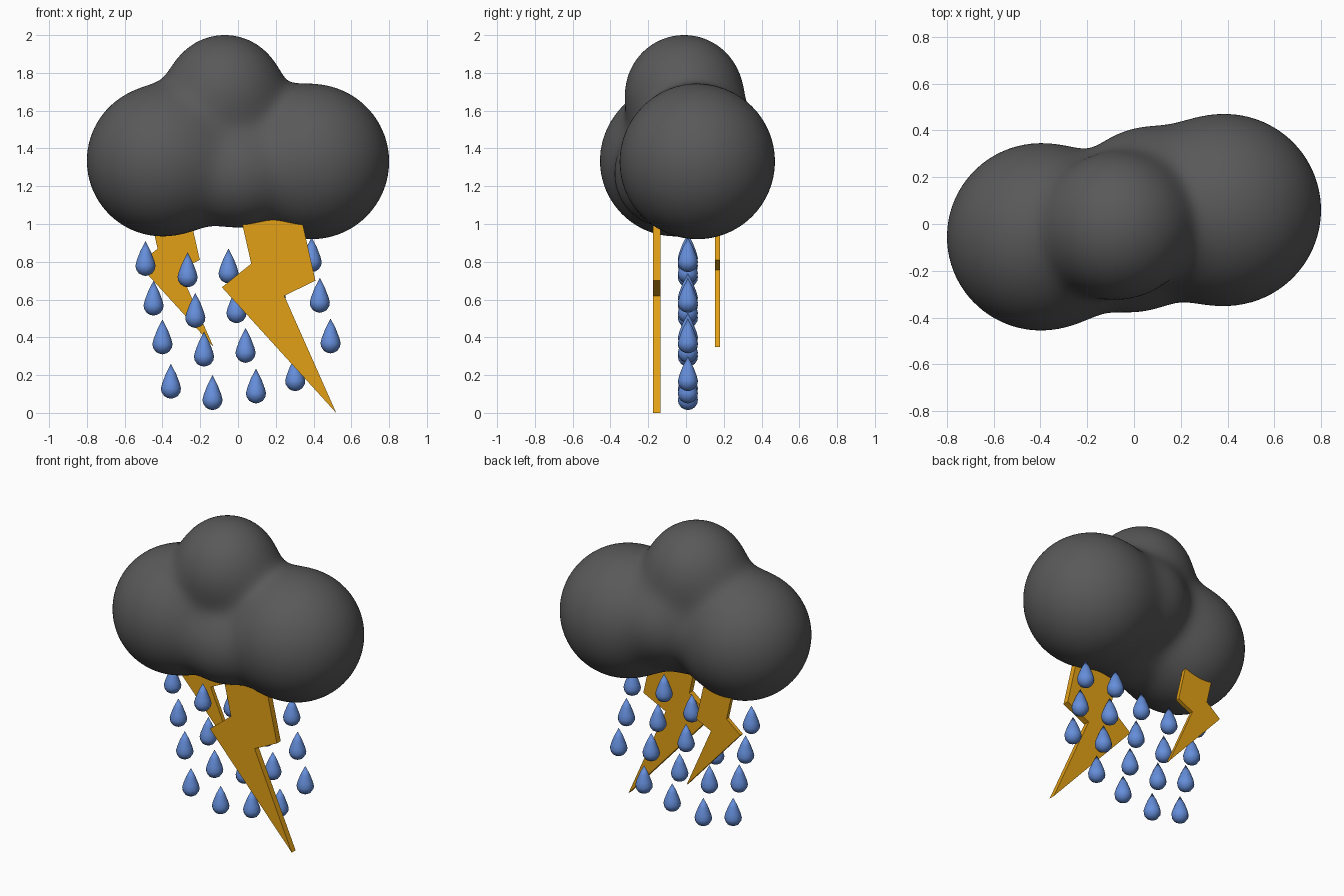
import bpy, bmesh, math
from mathutils import Vector

if "Cube" in bpy.data.objects:
    bpy.data.objects.remove(bpy.data.objects["Cube"])


def material(name, rgb):
    m = bpy.data.materials.new(name)
    m.diffuse_color = (*rgb, 1)
    m.use_nodes = True
    m.node_tree.nodes["Principled BSDF"].inputs["Base Color"].default_value = m.diffuse_color
    return m


GREY = material("storm grey", (0.1, 0.1, 0.1))
YELLOW = material("lightning yellow", (0.76, 0.35, 0.008))
BLUE = material("rain blue", (0.13, 0.27, 0.7))


def add_object(name, bm, mat, smooth):
    bmesh.ops.recalc_face_normals(bm, faces=bm.faces[:])
    for f in bm.faces:
        f.smooth = smooth
    me = bpy.data.meshes.new(name)
    bm.to_mesh(me)
    bm.free()
    me.materials.append(mat)
    ob = bpy.data.objects.new(name, me)
    bpy.context.collection.objects.link(ob)
    return ob


# cloud: spheres melted together, surface found along rays from the centre
PUFFS = [((-0.40, -0.055, 1.335), 0.40),   # left
         ((0.39, 0.06, 1.33), 0.41),       # right
         ((-0.07, -0.01, 1.69), 0.31),     # top
         ((0.00, -0.10, 1.26), 0.27),      # front middle
         ((0.05, 0.14, 1.40), 0.265)]      # back middle
PUFFS = [(Vector(c), r) for c, r in PUFFS]
BLEND = 0.05


def outside(p):
    return sum(math.exp(-((p - c).length - r) / BLEND) for c, r in PUFFS) < 1


bm = bmesh.new()
bmesh.ops.create_icosphere(bm, subdivisions=6, radius=1)
centre = Vector((0, 0, 1.37))
for v in bm.verts:
    ray = v.co.normalized()
    lo, hi = 0.0, 1.2
    for _ in range(16):
        mid = (lo + hi) / 2
        if outside(centre + ray * mid):
            hi = mid
        else:
            lo = mid
    v.co = centre + ray * lo
add_object("cloud", bm, GREY, True)


# lightning bolts: one outline, extruded, placed relative to the tip
OUTLINE = [(0, 0), (-0.275, 0.62), (-0.11, 0.70), (-0.20, 1.10),
           (-0.52, 1.10), (-0.45, 0.79), (-0.605, 0.665)]


def bolt(name, tip_x, tip_z, y, scale):
    bm = bmesh.new()
    half = 0.02 * scale
    face = bm.faces.new([bm.verts.new((tip_x + a * scale, y - half, tip_z + b * scale))
                         for a, b in OUTLINE])
    ext = bmesh.ops.extrude_face_region(bm, geom=[face])
    moved = [g for g in ext["geom"] if isinstance(g, bmesh.types.BMVert)]
    bmesh.ops.translate(bm, verts=moved, vec=(0, 2 * half, 0))
    if not any(f.calc_center_median().y < y - half * 0.9 for f in bm.faces):
        bm.faces.new([v for v in bm.verts if v.co.y < y])
    add_object(name, bm, YELLOW, False)


bolt("front_bolt", 0.52, 0.0, -0.155, 1.0)
bolt("back_bolt", -0.13, 0.35, 0.167, 0.657)

# raindrops: lathed teardrops in slanted columns
PROFILE = [(0.018, -0.181), (0.036, -0.171), (0.050, -0.150), (0.053, -0.130),
           (0.046, -0.102), (0.028, -0.055)]
SIDES = 12


def raindrop(name, x, top):
    bm = bmesh.new()
    tip = bm.verts.new((x, 0.01, top))
    base = bm.verts.new((x, 0.01, top - 0.185))
    rings = []
    for r, z in PROFILE:
        rings.append([bm.verts.new((x + r * math.cos(2 * math.pi * i / SIDES),
                                    0.01 + r * math.sin(2 * math.pi * i / SIDES),
                                    top + z)) for i in range(SIDES)])
    for i in range(SIDES):
        j = (i + 1) % SIDES
        bm.faces.new((base, rings[0][j], rings[0][i]))
        bm.faces.new((tip, rings[-1][i], rings[-1][j]))
        for a, b in zip(rings, rings[1:]):
            bm.faces.new((a[i], a[j], b[j], b[i]))
    add_object(name, bm, BLUE, True)


COLUMNS = [[(-0.49, 0.91), (-0.447, 0.70), (-0.40, 0.495), (-0.355, 0.26)],
           [(-0.267, 0.85), (-0.226, 0.635), (-0.18, 0.43), (-0.135, 0.20)],
           [(-0.05, 0.87), (-0.008, 0.66), (0.04, 0.45), (0.095, 0.235)],
           [(0.155, 0.95), (0.20, 0.74), (0.25, 0.53), (0.303, 0.30)],
           [(0.39, 0.93), (0.433, 0.715), (0.49, 0.50)]]
for c, column in enumerate(COLUMNS):
    for d, (x, top) in enumerate(column):
        raindrop(f"raindrop_{c + 1}_{d + 1}", x, top)
